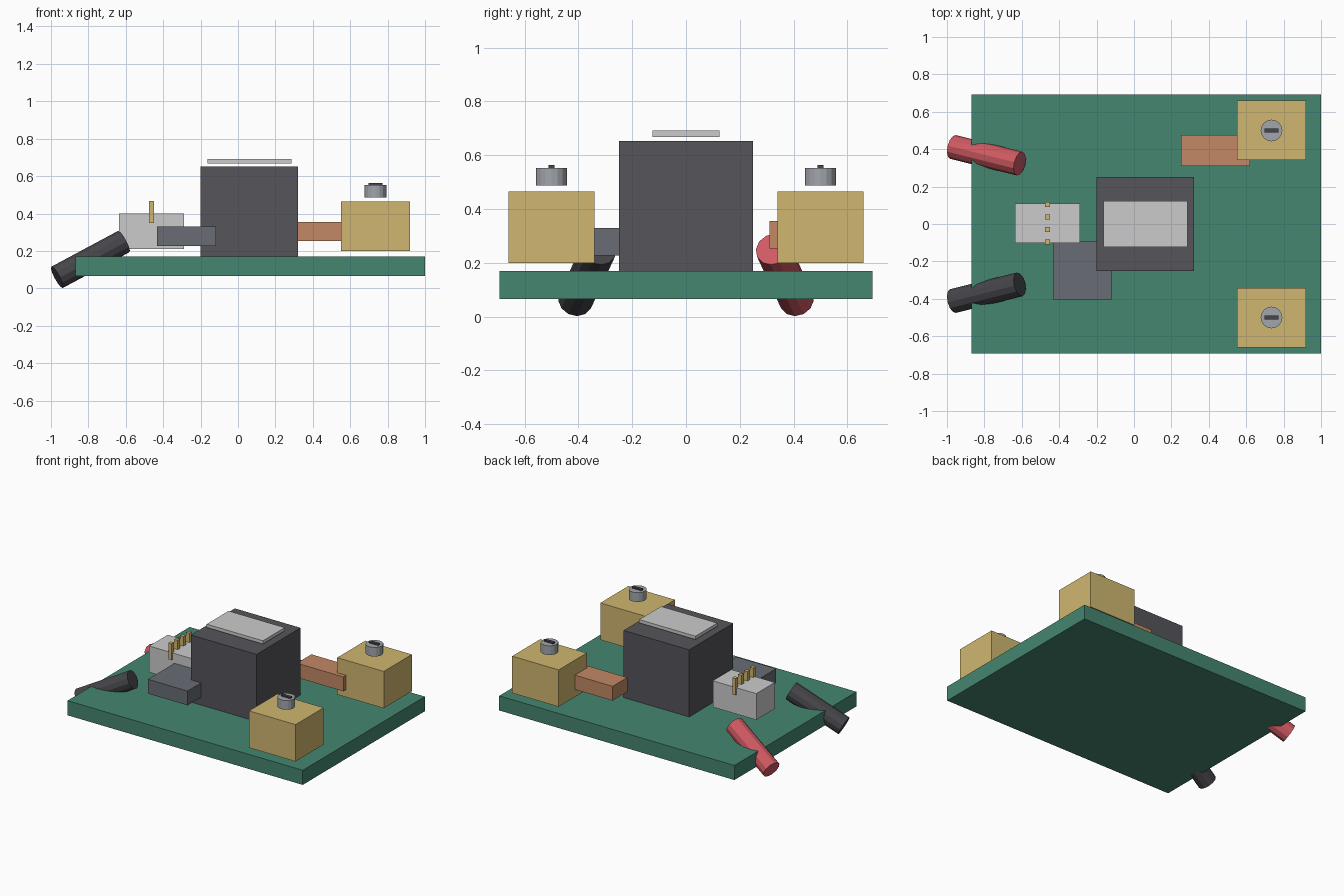
import bpy, bmesh
from mathutils import Vector, Matrix

if "Cube" in bpy.data.objects:
    bpy.data.objects.remove(bpy.data.objects["Cube"])


def material(name, rgb):
    m = bpy.data.materials.new(name)
    m.diffuse_color = (*rgb, 1)
    m.use_nodes = True
    m.node_tree.nodes["Principled BSDF"].inputs["Base Color"].default_value = m.diffuse_color
    return m


GREEN = material("board_green", (0.06, 0.24, 0.16))
DARK = material("dark_plastic", (0.09, 0.09, 0.105))
SLATE = material("slate_plastic", (0.14, 0.15, 0.175))
WHITE = material("white_plastic", (0.68, 0.69, 0.69))
BRASS = material("brass", (0.63, 0.47, 0.16))
COPPER = material("copper", (0.54, 0.25, 0.13))
STEEL = material("steel", (0.36, 0.38, 0.41))
BLACK = material("black", (0.06, 0.06, 0.07))
RED = material("red", (0.62, 0.10, 0.12))


def finish(name, bm, mat):
    me = bpy.data.meshes.new(name)
    bm.to_mesh(me)
    bm.free()
    me.materials.append(mat)
    ob = bpy.data.objects.new(name, me)
    bpy.context.collection.objects.link(ob)
    return ob


def box(name, x, y, z, mat):
    """Box from (min, max) ranges, with its origin at the centre."""
    bm = bmesh.new()
    bmesh.ops.create_cube(bm, size=1)
    bmesh.ops.scale(bm, vec=[r[1] - r[0] for r in (x, y, z)], verts=bm.verts)
    ob = finish(name, bm, mat)
    ob.location = [sum(r) / 2 for r in (x, y, z)]
    return ob


def rod(name, a, b, radius, sides, mat):
    """Flat-sided cylinder from point a to point b."""
    a, b = Vector(a), Vector(b)
    bm = bmesh.new()
    bmesh.ops.create_cone(bm, cap_ends=True, segments=sides, radius1=radius,
                          radius2=radius, depth=(b - a).length)
    ob = finish(name, bm, mat)
    ob.matrix_world = (Matrix.Translation((a + b) / 2)
                       @ (b - a).to_track_quat('Z', 'Y').to_matrix().to_4x4())
    return ob


# circuit board
box("circuit_board", (-0.87, 1.0), (-0.693, 0.693), (0.065, 0.17), GREEN)

# main relay body with blank label plate
box("relay_body", (-0.20, 0.322), (-0.25, 0.25), (0.17, 0.652), DARK)
box("relay_label", (-0.162, 0.285), (-0.124, 0.124), (0.668, 0.692), WHITE)

# small chip and copper bar
box("driver_chip", (-0.434, -0.118), (-0.404, -0.09), (0.227, 0.33), SLATE)
box("copper_bar", (0.25, 0.62), (0.31, 0.476), (0.253, 0.356), COPPER)

# pin header
box("header_housing", (-0.635, -0.289), (-0.102, 0.109), (0.211, 0.40), WHITE)
for i in range(4):
    y = -0.097 + i * 0.067
    box(f"header_pin_{i + 1}", (-0.477, -0.45), (y - 0.0135, y + 0.0135),
        (0.35, 0.468), BRASS)

# mirrored terminals, screws and wires
for side, s, wire_mat in (("front", -1, BLACK), ("back", 1, RED)):
    box(f"terminal_{side}", (0.55, 0.92), sorted((s * 0.341, s * 0.66)),
        (0.199, 0.464), BRASS)
    rod(f"terminal_screw_{side}", (0.735, s * 0.5, 0.487), (0.735, s * 0.5, 0.553),
        0.058, 16, STEEL)
    box(f"screw_slot_{side}", (0.698, 0.772), (s * 0.5 - 0.011, s * 0.5 + 0.011),
        (0.545, 0.563), BLACK)
    rod(f"wire_{side}", (-0.967, s * 0.412, 0.059), (-0.611, s * 0.323, 0.25),
        0.065, 12, wire_mat)
